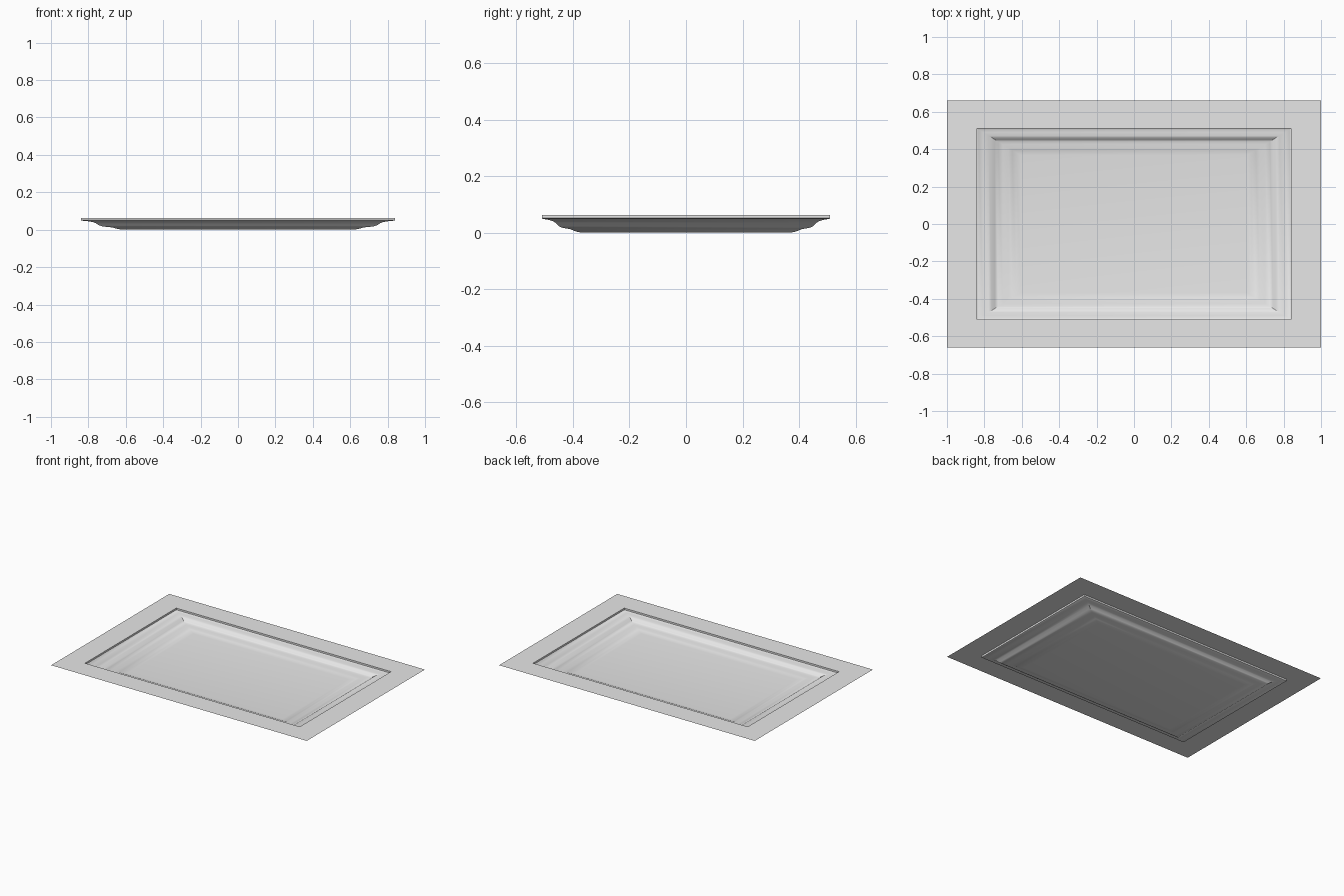
import bpy, bmesh, math

cube = bpy.data.objects.get("Cube")
if cube:
    bpy.data.objects.remove(cube, do_unlink=True)

HALF_X, HALF_Y, TOP = 0.84, 0.51, 0.063

grey = bpy.data.materials.new("light_grey")
grey.use_nodes = True
grey.diffuse_color = (0.8, 0.8, 0.8, 1)
grey.node_tree.nodes["Principled BSDF"].inputs["Base Color"].default_value = (0.8, 0.8, 0.8, 1)


def build_rings(name, rings, fill_last=False):
    """Join concentric rectangles (half x, half y, z) listed from outside inward."""
    bm = bmesh.new()
    loops = []
    for hx, hy, z in rings:
        corners = [(-hx, -hy), (hx, -hy), (hx, hy), (-hx, hy)]
        loops.append([bm.verts.new((x, y, z)) for x, y in corners])
    for outer, inner in zip(loops, loops[1:]):
        for i in range(4):
            j = (i + 1) % 4
            bm.faces.new((outer[i], outer[j], inner[j], inner[i]))
    if fill_last:
        bm.faces.new(loops[-1])
    mesh = bpy.data.meshes.new(name)
    bm.to_mesh(mesh)
    bm.free()
    mesh.materials.append(grey)
    obj = bpy.data.objects.new(name, mesh)
    bpy.context.collection.objects.link(obj)
    bpy.ops.object.select_all(action='DESELECT')
    obj.select_set(True)
    bpy.context.view_layer.objects.active = obj
    bpy.ops.object.shade_smooth_by_angle(angle=math.radians(35))
    return obj


# Thin flat surround with a rectangular opening
build_rings("flat_surround", [(1.0, 0.66, TOP), (HALF_X, HALF_Y, TOP)])

# Recessed tray: upright lip, ledge, steep step, shallow step, floor
profile = [(1.0, TOP), (1.0, 0.051), (0.99, 0.048), (0.96, 0.046),
           (0.925, 0.041), (0.905, 0.035), (0.885, 0.024), (0.865, 0.018),
           (0.835, 0.015), (0.8, 0.012), (0.775, 0.006), (0.75, 0.002),
           (0.72, 0.0)]
build_rings("recessed_tray", [(HALF_X * s, HALF_Y * s, z) for s, z in profile],
            fill_last=True)
